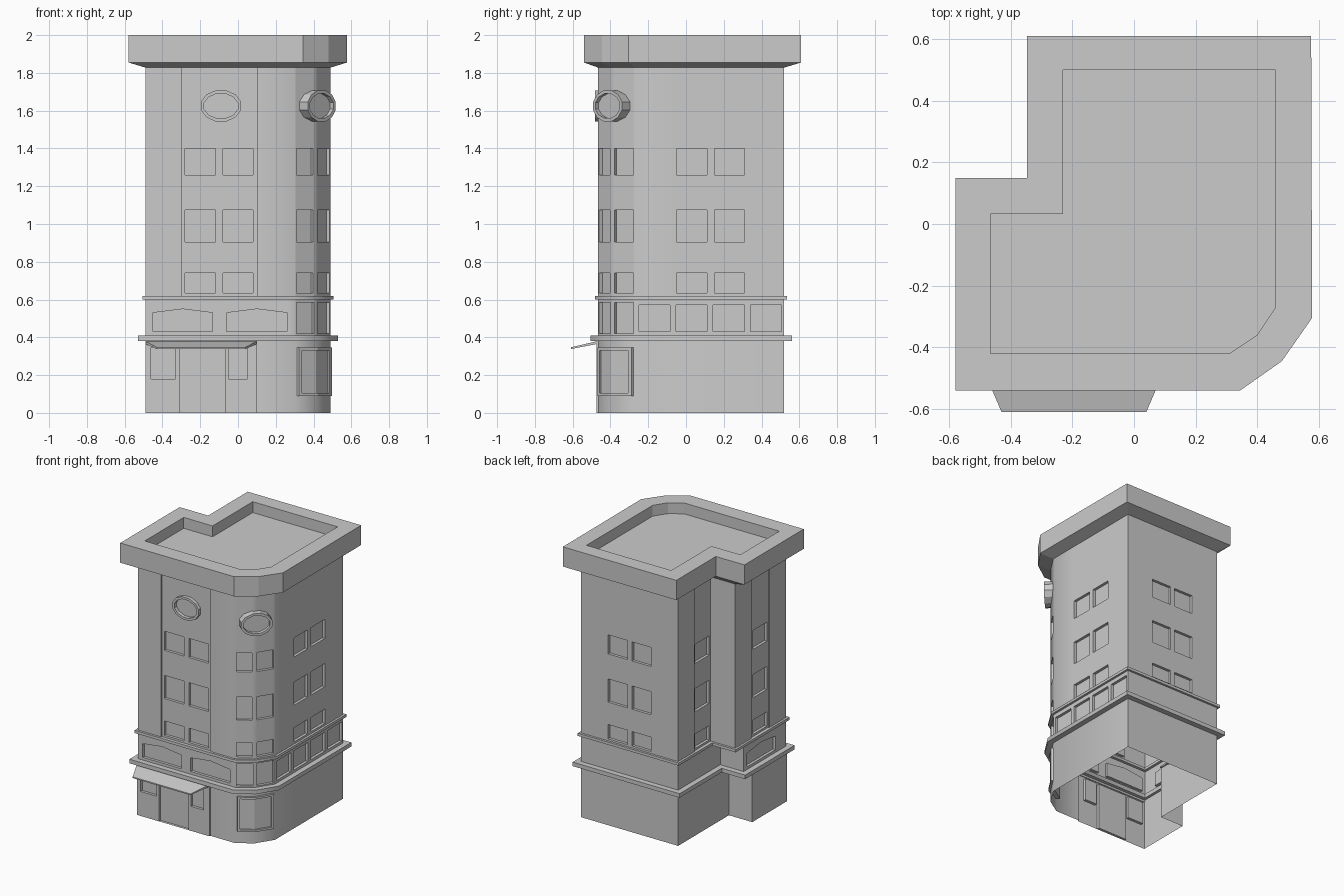
import bpy, bmesh, math
from mathutils import Vector, Matrix

if "Cube" in bpy.data.objects:
    bpy.data.objects.remove(bpy.data.objects["Cube"])


def finish(name, bm, smooth=False, recalc=True):
    bmesh.ops.remove_doubles(bm, verts=bm.verts, dist=0.0002)
    if recalc:
        bmesh.ops.recalc_face_normals(bm, faces=bm.faces)
    me = bpy.data.meshes.new(name)
    bm.to_mesh(me)
    bm.free()
    ob = bpy.data.objects.new(name, me)
    bpy.context.collection.objects.link(ob)
    if smooth:
        bpy.ops.object.select_all(action='DESELECT')
        ob.select_set(True)
        bpy.context.view_layer.objects.active = ob
        bpy.ops.object.shade_smooth_by_angle(angle=math.radians(36))
    return ob


def loft(name, loops, cap_end=False, cap_start=False, closed=False, smooth=False):
    """Skin a series of equal-length 3D point loops."""
    bm = bmesh.new()
    rings = [[bm.verts.new(p) for p in lp] for lp in loops]
    pairs = list(zip(rings, rings[1:])) + ([(rings[-1], rings[0])] if closed else [])
    for a, b in pairs:
        for i in range(len(a)):
            j = (i + 1) % len(a)
            bm.faces.new((a[i], a[j], b[j], b[i]))
    if cap_end:
        bm.faces.new(rings[-1])
    if cap_start:
        bm.faces.new(rings[0][::-1])
    return finish(name, bm, smooth)


def at(plan, z):
    return [(x, y, z) for x, y in plan]


def offset(plan, d):
    """Mitred outward offset of a counter-clockwise plan."""
    out = []
    for i, p in enumerate(plan):
        p = Vector(p)
        a = (p - Vector(plan[i - 1])).normalized()
        b = (Vector(plan[(i + 1) % len(plan)]) - p).normalized()
        na, nb = Vector((a.y, -a.x)), Vector((b.y, -b.x))
        q = p + (na + nb) * d / (1 + na.dot(nb))
        out.append((q.x, q.y))
    return out


def walls(name, plan, z0, z1, windows, depth=0.02):
    """Wall shell with recessed windows: {edge: [(u0, u1, za, zb, arch), ...]}."""
    bm = bmesh.new()
    face = lambda *ps: bm.faces.new([bm.verts.new(p) for p in ps])
    zs = sorted({z0, z1} | {z for ws in windows.values() for w in ws for z in w[2:4]})
    for i, p in enumerate(plan):
        p, q = Vector(p), Vector(plan[(i + 1) % len(plan)])
        length, d = (q - p).length, (q - p).normalized()

        def P(u, z, k=0.0):
            return (p.x + d.x * u - d.y * k, p.y + d.y * u + d.x * k, z)
        ws = windows.get(i, [])
        us = sorted({0, length} | {u for w in ws for u in w[:2]})
        for a, b in zip(us, us[1:]):
            for c, e in zip(zs, zs[1:]):
                mu, mz = (a + b) / 2, (c + e) / 2
                if not any(w[0] < mu < w[1] and w[2] < mz < w[3] for w in ws):
                    face(P(a, c), P(b, c), P(b, e), P(a, e))
        for a, b, c, e, arch in ws:
            k, m = depth, (a + b) / 2
            outline = [(a, c), (b, c), (b, e - arch), (m, e), (a, e - arch)]
            if not arch:
                outline.pop(3)
            face(*[P(u, z, k) for u, z in outline])
            for (u, z), (v, w) in zip(outline, outline[1:] + outline[:1]):
                face(P(u, z), P(u, z, k), P(v, w, k), P(v, w))
            if arch:
                face(P(b, e - arch), P(b, e), P(m, e))
                face(P(a, e - arch), P(m, e), P(a, e))
    return finish(name, bm, smooth=True, recalc=False)


def footprint(notch):
    return [(-.49, -.465), (.30, -.465), (.41, -.395), (.49, -.27),
            (.49, .52), (-.30, .52), (-.30, notch), (-.49, notch)]


# ground floor with door and shop windows
ground = [(-.49, -.475), (.10, -.475), (.10, -.465)] + footprint(-.07)[1:]
walls("ground_floor_walls", ground, 0, .395,
      {0: [(.03, .16, .18, .345, 0), (.18, .42, 0, .345, 0), (.44, .54, .18, .345, 0)]})

# second floor with arched windows and a row on the right
right_row = [(.02 + .197 * i, .185 + .197 * i, .43, .57, 0) for i in range(4)]
walls("second_floor_walls", footprint(.03), .395, .61,
      {0: [(.04, .355, .43, .55, .02), (.43, .75, .43, .55, .02)],
       1: [(.01, .12, .42, .585, 0)], 2: [(.02, .14, .42, .585, 0)],
       3: right_row, 7: [(.04, .37, .43, .55, .02)]})

# upper floors, slightly recessed window bays on front and left
upper = [(-.49, -.465), (-.30, -.465), (-.30, -.457), (.10, -.457), (.10, -.465),
         (.30, -.465), (.41, -.395), (.49, -.27), (.49, -.07), (.49, .52),
         (-.30, .52), (-.30, .33), (-.292, .33), (-.292, .13), (-.49, .13),
         (-.49, -.07), (-.482, -.07), (-.482, -.27), (-.49, -.27)]
rows = [(.635, .74), (.905, 1.075), (1.26, 1.40)]


def column(*spans):
    return [(a, b, c, e, 0) for a, b in spans for c, e in rows]


walls("upper_floor_walls", upper, .61, 1.83,
      {2: column((.02, .18), (.22, .38)), 6 - 1: column((.01, .115)),
       6: column((.02, .138)), 8: column((.02, .18), (.22, .38)),
       9: column((.22, .38), (.415, .57)), 12: column((.02, .18)),
       16: column((.02, .18))})

# ledges between floors
for name, notch, d, z0, z1 in (("lower_ledge", .03, .04, .38, .41),
                               ("upper_ledge", .13, .016, .60, .62)):
    inner, outer = offset(footprint(notch), -.02), offset(footprint(notch), d)
    loft(name, [at(inner, z0), at(outer, z0), at(outer, z1), at(inner, z1)],
         closed=True, smooth=True)

# undersides where the rear left wing steps out
for name, y0, y1, z in (("lower_wing_soffit", -.07, .03, .385), ("upper_wing_soffit", .03, .13, .603)):
    sq = [(-.49, y0), (-.29, y0), (-.29, y1), (-.49, y1)]
    loft(name, [at(sq, z), at(sq, z + .012)], True, True)

# roof cap with sloped soffit, parapet and sunken roof
rim = [(-.58, -.54), (.345, -.54), (.48, -.445), (.578, -.305),
       (.575, .61), (-.348, .61), (-.348, .15), (-.58, .15)]
inside = [(-.465, -.42), (.31, -.42), (.40, -.36), (.46, -.27),
          (.46, .50), (-.23, .50), (-.23, .033), (-.465, .033)]
base = footprint(.13)
loft("roof_cap", [at(offset(base, -.02), 1.828), at(base, 1.828), at(rim, 1.855), at(rim, 2),
                  at(inside, 2), at(inside, 1.92)], cap_end=True)

# door awning
bm = bmesh.new()
for t in (0, .015):
    for p in ((-.49, -.47, .365), (.10, -.47, .365), (.04, -.61, .338), (-.43, -.61, .338)):
        bm.verts.new((p[0], p[1], p[2] + t * (1 if p[1] > -.5 else .6)))
bmesh.ops.convex_hull(bm, input=bm.verts)
finish("awning", bm)


# oval windows, front and corner
def oval(name, centre, yaw, depth):
    m = Matrix.Translation(centre) @ Matrix.Rotation(yaw, 4, 'Z')

    def ring(s, y):
        return [m @ Vector(((.11 - s) * math.cos(a), y, (.085 - s) * math.sin(a)))
                for a in (math.tau * (i + .5) / 12 for i in range(12))]
    loft(name, [ring(0, 0), ring(0, -depth), ring(.018, -depth), ring(.018, -depth + .025)],
         cap_end=True)


oval("front_oval_window", (-.09, -.452, 1.625), 0, .03)
oval("corner_oval_window", (.393, -.367, 1.625), math.radians(46), .07)


# corner display window following the bend
def strip(name, pts, d, z0, z1):
    out = [(x + .74 * d, y - .67 * d) for x, y in pts]
    back = [(x - .02, y + .02) for x, y in pts]
    plan = out + back[::-1]
    loft(name, [at(plan, z0), at(plan, z1)], True, True)


A, M, B = Vector((.312, -.457)), Vector((.41, -.395)), Vector((.485, -.278))
strip("display_pane", [A, M, B], .003, .10, .34)
strip("display_sill", [A, M, B], .016, .09, .105)
strip("display_head", [A, M, B], .016, .33, .345)
strip("display_left_jamb", [A, A.lerp(M, .15)], .016, .105, .33)
strip("display_right_jamb", [B.lerp(M, .15), B], .016, .105, .33)
